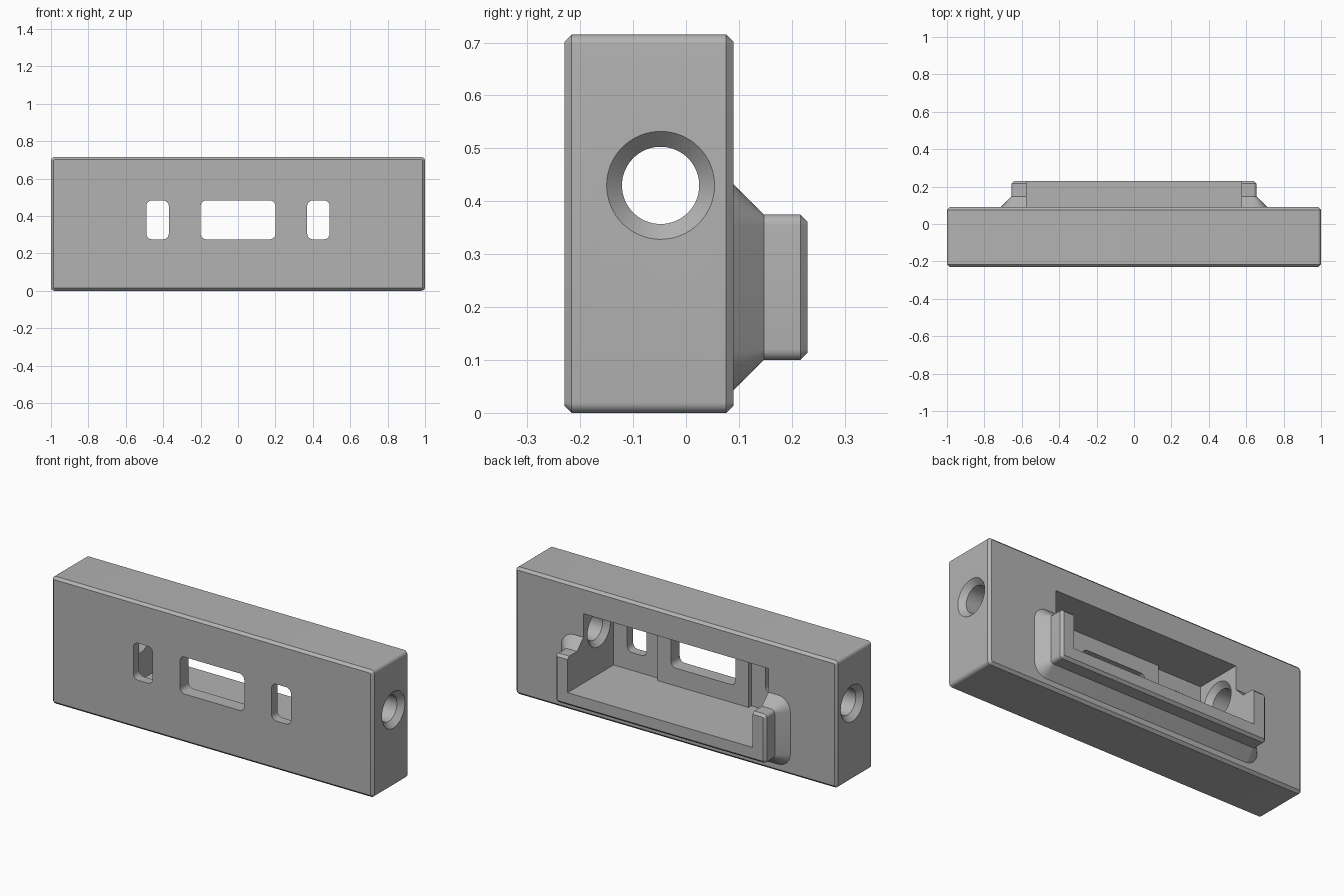
import bpy, bmesh, math
from mathutils import Vector

cube = bpy.data.objects.get("Cube")
if cube:
    bpy.data.objects.remove(cube, do_unlink=True)

gray = bpy.data.materials.new("plain_gray")
gray.use_nodes = True
gray.diffuse_color = (0.45, 0.45, 0.45, 1)
gray.node_tree.nodes["Principled BSDF"].inputs["Base Color"].default_value = (0.45, 0.45, 0.45, 1)


def loft(name, rings):
    """Skin a closed solid through rings that have equal point counts."""
    bm = bmesh.new()
    loops = [[bm.verts.new(p) for p in ring] for ring in rings]
    for a, b in zip(loops, loops[1:]):
        for i in range(len(a)):
            j = (i + 1) % len(a)
            bm.faces.new((a[i], a[j], b[j], b[i]))
    bm.faces.new(loops[0])
    bm.faces.new(loops[-1])
    bmesh.ops.recalc_face_normals(bm, faces=bm.faces)
    mesh = bpy.data.meshes.new(name)
    bm.to_mesh(mesh)
    bm.free()
    mesh.materials.append(gray)
    obj = bpy.data.objects.new(name, mesh)
    bpy.context.collection.objects.link(obj)
    return obj


def rounded_rect(x0, x1, z0, z1, r, y, grow=0, steps=6):
    """Rounded rectangle in the plane at y, offset outward by grow."""
    points = []
    corners = ((x1 - r, z1 - r), (x0 + r, z1 - r), (x0 + r, z0 + r), (x1 - r, z0 + r))
    for quarter, (cx, cz) in enumerate(corners):
        for i in range(steps + 1):
            a = math.pi / 2 * (quarter + i / steps)
            points.append(Vector((cx + (r + grow) * math.cos(a), y, cz + (r + grow) * math.sin(a))))
    return points


def circle(x, r, n=64):
    """Ring around the sideways hole axis."""
    return [Vector((x, -0.048 + r * math.cos(t * math.tau / n), 0.43 + r * math.sin(t * math.tau / n)))
            for t in range(n)]


def combine(target, other, operation):
    mod = target.modifiers.new(operation.lower(), "BOOLEAN")
    mod.operation = operation
    mod.solver = "EXACT"
    mod.object = other
    bpy.context.view_layer.objects.active = target
    bpy.ops.object.modifier_apply(modifier=mod.name)
    bpy.data.objects.remove(other, do_unlink=True)


# Main block with rounded ends and chamfered front and back rims
block = (-1, 1, 0, 0.715, 0.02)
bevel = 0.014
body = loft("housing_body", [rounded_rect(*block, y, g) for y, g in
                             ((-0.23, -bevel), (-0.23 + bevel, 0), (0.09 - bevel, 0), (0.09, -bevel))])

# Rear tray with a flared base
tray = (-0.655, 0.655, 0.1, 0.375, 0.02)
combine(body, loft("rear_tray", [rounded_rect(*tray, y, g) for y, g in
                                 ((0.07, 0.057), (0.09, 0.057), (0.147, 0), (0.23 - bevel, 0), (0.23, -bevel))]), "UNION")

# Rear pocket, with a thicker front wall behind the middle window
half = [(0.575, 0.4), (0.575, -0.178), (0.283, -0.178), (0.283, -0.152)]
plan = half + [(-x, y) for x, y in reversed(half)]
combine(body, loft("pocket_cutter", [[Vector((x, y, z)) for x, y in plan] for z in (0.175, 0.565)]), "DIFFERENCE")

# Front windows
for x0, x1 in ((-0.49, -0.37), (-0.2, 0.2), (0.37, 0.49)):
    combine(body, loft("window_cutter", [rounded_rect(x0, x1, 0.275, 0.483, 0.03, y)
                                         for y in (-0.3, -0.1)]), "DIFFERENCE")

# Side holes, countersunk at both ends
for side in (-1, 1):
    sections = ((0.545, 0.102), (0.575, 0.102), (0.604, 0.073), (0.971, 0.073), (1, 0.102), (1.05, 0.102))
    combine(body, loft("hole_cutter", [circle(side * x, r) for x, r in sections]), "DIFFERENCE")

bpy.ops.object.select_all(action="DESELECT")
body.select_set(True)
bpy.context.view_layer.objects.active = body
bpy.ops.object.shade_smooth_by_angle(angle=math.radians(30))
